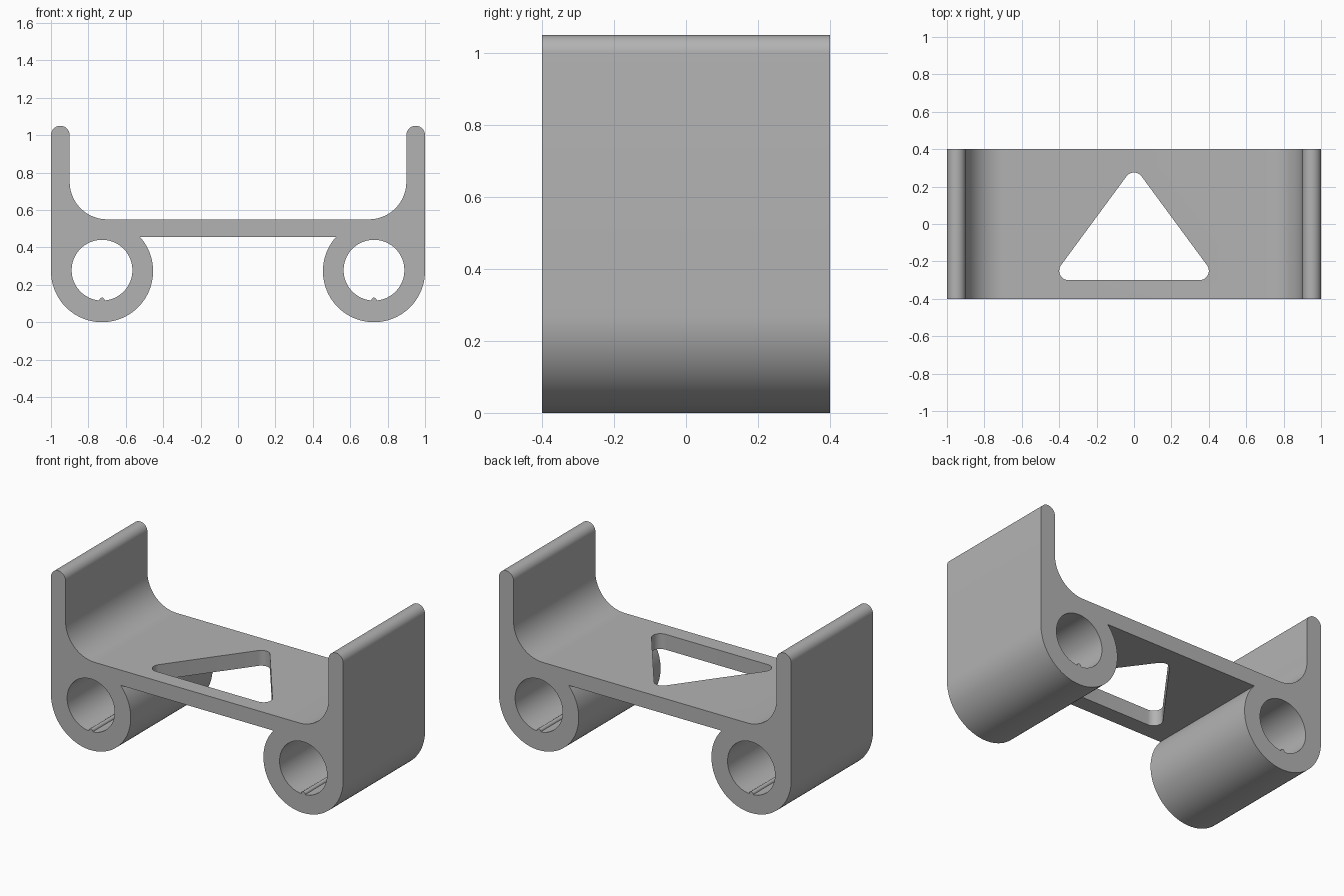
import bpy
import bmesh
from math import radians, cos, sin, atan2, degrees, sqrt

if "Cube" in bpy.data.objects:
    bpy.data.objects.remove(bpy.data.objects["Cube"])

DEPTH = 0.8
TUBE_X, TUBE_Z, TUBE_R = 0.727, 0.273, 0.273
BORE_Z, BORE_R = 0.278, 0.1625
SLAB_BOTTOM = 0.455

grey = bpy.data.materials.new("plain_grey")
grey.use_nodes = True
grey.diffuse_color = (0.45, 0.45, 0.45, 1)
grey.node_tree.nodes["Principled BSDF"].inputs["Base Color"].default_value = (0.45, 0.45, 0.45, 1)


def arc(cx, cy, r, start, end, steps):
    """Points along an arc, angles in degrees."""
    angles = [radians(start + (end - start) * i / steps) for i in range(steps + 1)]
    return [(cx + r * cos(a), cy + r * sin(a)) for a in angles]


def prism(name, outline, place, direction):
    """Extrude a flat outline; place maps its 2D points into space."""
    bm = bmesh.new()
    face = bm.faces.new([bm.verts.new(place(u, v)) for u, v in outline])
    result = bmesh.ops.extrude_face_region(bm, geom=[face])
    verts = [g for g in result["geom"] if isinstance(g, bmesh.types.BMVert)]
    bmesh.ops.translate(bm, verts=verts, vec=direction)
    bmesh.ops.recalc_face_normals(bm, faces=bm.faces)
    mesh = bpy.data.meshes.new(name)
    bm.to_mesh(mesh)
    bm.free()
    mesh.materials.append(grey)
    obj = bpy.data.objects.new(name, mesh)
    bpy.context.collection.objects.link(obj)
    return obj


# Bracket: half section (tube, wall with round top, inner fillet), mirrored
rise = SLAB_BOTTOM - TUBE_Z
junction = degrees(atan2(rise, -sqrt(TUBE_R ** 2 - rise ** 2)))
half = arc(TUBE_X, TUBE_Z, TUBE_R, junction, 360, 56)
half += arc(0.95, 1.0, 0.05, 0, 180, 20)
half += arc(0.7, 0.75, 0.2, 0, -90, 20)
section = half + [(-x, z) for x, z in reversed(half)]
bracket = prism("bracket", section, lambda x, z: (x, -DEPTH / 2, z), (0, DEPTH, 0))

# Tube bores, each leaving a small rounded ridge along the bottom
cutters = []
for side, sign in (("left", 1), ("right", -1)):
    bore = arc(0, 0, BORE_R, -84, 264, 72)
    bore += arc(0, -BORE_R + 0.002, 0.014, 180, 0, 8)
    cutters.append(prism(side + "_bore_cutter", bore,
                         lambda x, z: (sign * TUBE_X + x, -DEPTH, BORE_Z + z),
                         (0, 2 * DEPTH, 0)))

# Rounded triangular window through the slab
lean = degrees(atan2(0.35, 0.475))
window = arc(-0.35, -0.25, 0.05, 180 - lean, 270, 12)
window += arc(0.35, -0.25, 0.05, -90, lean, 12)
window += arc(0, 0.225, 0.05, lean, 180 - lean, 12)
cutters.append(prism("window_cutter", window, lambda x, y: (x, y, 0.3), (0, 0, 0.4)))

# Cut the openings
for cutter in cutters:
    cutter.hide_render = True
    cut = bracket.modifiers.new(cutter.name, "BOOLEAN")
    cut.operation = "DIFFERENCE"
    cut.solver = "EXACT"
    cut.object = cutter

bpy.ops.object.select_all(action="DESELECT")
bpy.context.view_layer.objects.active = bracket
bracket.select_set(True)
for cutter in cutters:
    bpy.ops.object.modifier_apply(modifier=cutter.name)
    bpy.data.objects.remove(cutter)
bpy.ops.object.shade_smooth_by_angle(angle=radians(30))
